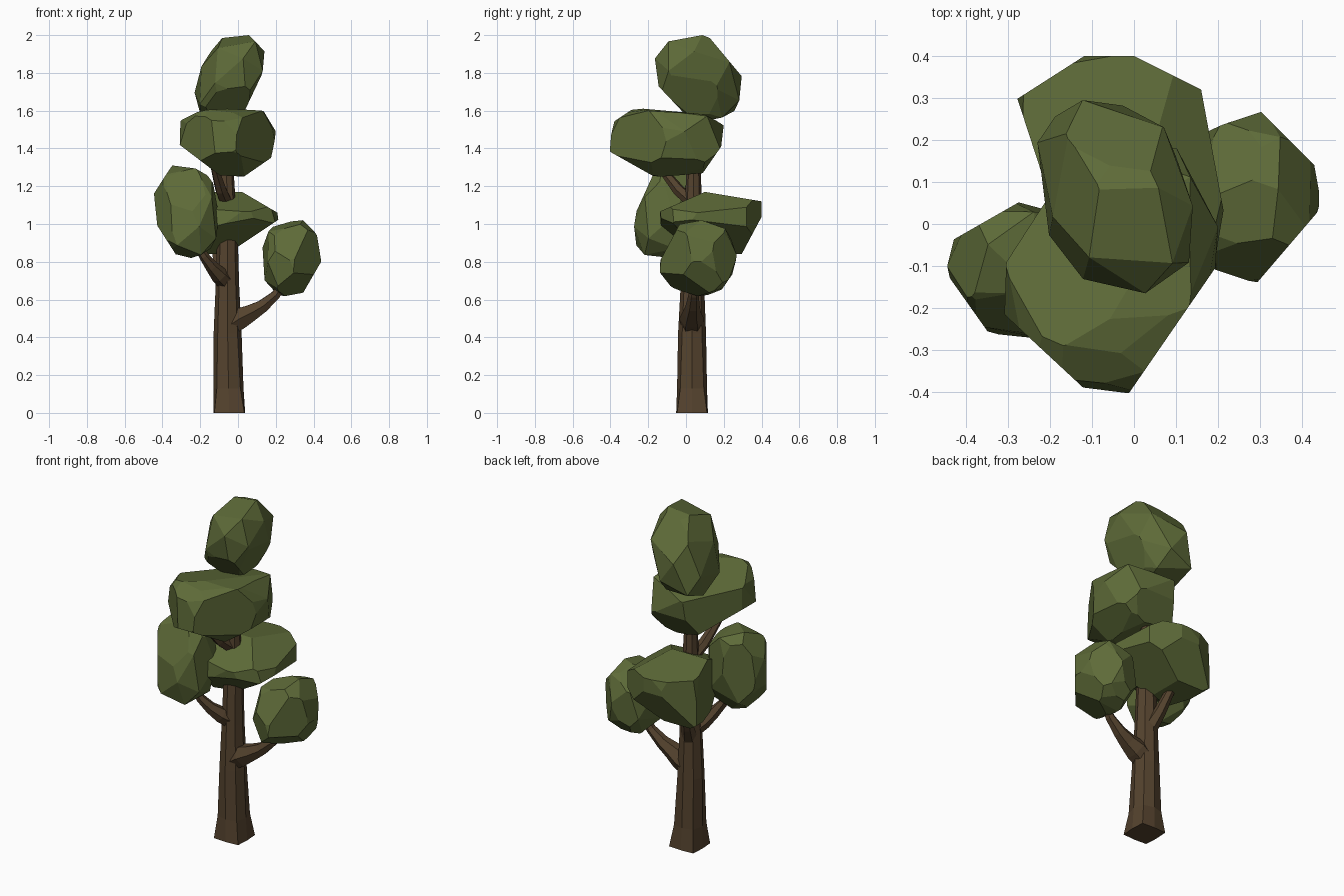
import bpy, bmesh, math
from mathutils import Vector, Matrix


def material(name, rgb):
    m = bpy.data.materials.new(name)
    m.diffuse_color = (*rgb, 1)
    return m


LEAF = material("leaf green", (0.112, 0.147, 0.040))
BARK = material("bark brown", (0.089, 0.055, 0.027))


def finish(bm, name, mat):
    bmesh.ops.recalc_face_normals(bm, faces=bm.faces)
    me = bpy.data.meshes.new(name)
    bm.to_mesh(me)
    bm.free()
    me.materials.append(mat)
    ob = bpy.data.objects.new(name, me)
    bpy.context.collection.objects.link(ob)
    return ob


def foliage(name, lo, hi, xz=0, yz=0, xy=0, count=24, turn=0, box=0.85, cuts=()):
    """Faceted clump: hull of evenly spread points, sheared, then fitted to its bounds.
    cuts are (point, outward normal) planes that shave off a side."""
    pts = []
    for i in range(count):
        h = 1 - 2 * (i + 0.5) / count
        a = turn + i * math.pi * (3 - math.sqrt(5))
        r = math.sqrt(1 - h * h)
        p = [r * math.cos(a), r * math.sin(a), h]
        x, y, z = [math.copysign(abs(c) ** box, c) for c in p]
        pts.append(Vector((x + xz * z + xy * y, y + yz * z + xy * x, z)))
    mn = [min(p[k] for p in pts) for k in range(3)]
    mx = [max(p[k] for p in pts) for k in range(3)]
    bm = bmesh.new()
    for p in pts:
        bm.verts.new([lo[k] + (p[k] - mn[k]) / (mx[k] - mn[k]) * (hi[k] - lo[k]) for k in range(3)])
    bmesh.ops.convex_hull(bm, input=bm.verts)
    for co, no in cuts:
        geom = bm.verts[:] + bm.edges[:] + bm.faces[:]
        bmesh.ops.bisect_plane(bm, geom=geom, plane_co=co, plane_no=no, clear_outer=True)
        bmesh.ops.holes_fill(bm, edges=[e for e in bm.edges if e.is_boundary])
    bmesh.ops.dissolve_limit(bm, angle_limit=math.radians(10), verts=bm.verts, edges=bm.edges)
    return finish(bm, name, LEAF)


def limb(name, path, sides, upright=False, star=0):
    """Tapered tube through (x, y, z, radius) points; star pinches alternate corners at the foot."""
    bm = bmesh.new()
    rings = []
    for i, (x, y, z, r) in enumerate(path):
        a, b = Vector(path[max(i - 1, 0)][:3]), Vector(path[min(i + 1, len(path) - 1)][:3])
        rot = Matrix() if upright else (b - a).to_track_quat('Z', 'Y').to_matrix().to_4x4()
        ring = []
        for k in range(sides):
            t = 2 * math.pi * k / sides
            rr = r * (1 - star * ((k + 1) % 2) * max(0, 1 - 0.6 * i))
            ring.append(bm.verts.new(Vector((x, y, z)) + rot @ Vector((rr * math.cos(t), rr * math.sin(t), 0))))
        rings.append(ring)
    for p, q in zip(rings, rings[1:]):
        for k in range(sides):
            n = (k + 1) % sides
            bm.faces.new((p[k], p[n], q[n], q[k]))
    bm.faces.new(rings[0][::-1])
    bm.faces.new(rings[-1])
    return finish(bm, name, BARK)


# Trunk
limb("trunk", [(-0.046, 0.032, 0, 0.112), (-0.050, 0.032, 0.13, 0.088), (-0.055, 0.032, 0.42, 0.074),
               (-0.056, 0.034, 0.68, 0.062), (-0.056, 0.038, 0.92, 0.055), (-0.06, 0.04, 1.25, 0.039),
               (-0.06, 0.04, 1.64, 0.028)], 8, upright=True, star=0.25)

# Branches
limb("right_branch", [(-0.05, 0.03, 0.46, 0.06), (0.01, 0.03, 0.50, 0.065), (0.07, 0.03, 0.53, 0.05),
                      (0.13, 0.035, 0.565, 0.038), (0.2, 0.04, 0.625, 0.027), (0.26, 0.05, 0.72, 0.02)], 6)
limb("left_branch", [(-0.06, 0.03, 0.69, 0.05), (-0.10, -0.02, 0.73, 0.046), (-0.14, -0.06, 0.775, 0.034),
                     (-0.18, -0.09, 0.83, 0.026), (-0.23, -0.11, 0.92, 0.02)], 6)
limb("back_branch", [(-0.06, 0.05, 0.64, 0.045), (-0.09, 0.11, 0.74, 0.034), (-0.13, 0.2, 0.92, 0.02)], 6)
limb("upper_branch", [(-0.06, 0.04, 1.11, 0.036), (-0.09, -0.04, 1.18, 0.032), (-0.13, -0.15, 1.32, 0.02)], 6)

# Foliage clumps
foliage("crown_foliage", (-0.23, -0.165, 1.53), (0.14, 0.295, 2.0), xz=0.3, yz=-0.12, xy=-0.1, turn=0.6, box=0.8,
        cuts=[((0.14, 0, 1.82), (0.19, 0, -0.09)), ((-0.23, 0, 1.83), (-0.2, 0, 0.19)),
              ((0, -0.165, 1.75), (0, -0.18, -0.17)), ((0, 0.28, 1.8), (0, 0.18, 0.15))])
foliage("upper_foliage", (-0.31, -0.41, 1.25), (0.20, 0.20, 1.63), turn=1.3, box=0.65,
        cuts=[((-0.12, -0.28, 1.61), (-0.17, 0.19, 1)), ((0, -0.1, 1.6), (0.05, 0.06, 1)),
              ((0, -0.40, 1.53), (0, -0.08, 0.12)), ((0.05, -0.36, 1.38), (0.5, -0.5, -0.8)),
              ((-0.01, -0.40, 0), (0.29, -0.2, 0)), ((-0.11, -0.4, 0), (-0.13, -0.14, 0)),
              ((-0.31, -0.1, 0), (-0.17, 0.11, 0)), ((0.2, 0.04, 0), (0.14, 0.06, 0)),
              ((0, -0.38, 1.37), (0, -0.09, -0.16)), ((0, 0.11, 1.3), (0, 0.13, -0.09)),
              ((0.16, 0, 1.34), (0.09, 0, -0.13)), ((-0.31, 0, 1.42), (-0.16, 0, -0.21))])
foliage("back_foliage", (-0.30, -0.14, 0.80), (0.22, 0.42, 1.20), turn=2.1, box=0.5,
        cuts=[((0, 0.1, 1.17), (0, 0.05, 0.3)), ((0, 0.1, 1.17), (0, -0.1, 0.23)),
              ((0.03, 0, 1.165), (0.1, 0, 0.17)), ((0.18, 0, 1.0), (0.1, 0, -0.15)),
              ((0, -0.02, 0.93), (0.2, -0.75, -1)), ((0, 0.38, 1.0), (0, 0.15, -0.08)),
              ((-0.275, 0.3, 0), (-0.08, 0.125, 0)), ((-0.275, 0.29, 0), (-0.23, -0.075, 0)),
              ((0.16, 0.32, 0), (0.27, 0.05, 0)), ((0, 0.4, 0), (0.08, 0.16, 0)),
              ((0, 0.4, 0), (0, 1, 0)), ((0, 0, 0.84), (0, 0, -1))])
foliage("right_foliage", (0.13, -0.14, 0.61), (0.445, 0.27, 1.02), turn=0.2, box=0.8,
        cuts=[((0.43, 0.02, 0), (0.14, -0.12, 0)), ((0.44, 0, 0.8), (0.19, 0, -0.11)),
              ((0.33, 0.16, 0.61), (0.5, -0.5, -1)), ((0.27, 0.08, 1.02), (-0.5, 0.5, 1)),
              ((0.32, 0.25, 0), (0.1, 0.1, 0)), ((0.13, 0, 0.7), (-0.08, 0, -0.09)),
              ((0, -0.14, 0.8), (0, -0.15, 0.08)), ((0, 0.27, 0.77), (0, 0.16, -0.11))])
foliage("left_foliage", (-0.445, -0.275, 0.82), (-0.10, 0.06, 1.31), xz=-0.06, yz=0.2, turn=2.8, box=0.75,
        cuts=[((-0.445, -0.12, 0), (-0.12, -0.085, 0)), ((-0.4, -0.02, 0), (-0.08, 0.14, 0)),
              ((-0.2, 0.06, 0), (0.12, 0.1, 0)), ((-0.2, 0, 1.31), (0.11, 0, 0.08)),
              ((-0.33, 0, 0.84), (-0.14, 0, -0.09)), ((0, -0.27, 1.05), (0, -0.22, 0.1)),
              ((-0.42, 0, 1.2), (-0.11, 0, 0.07))])
